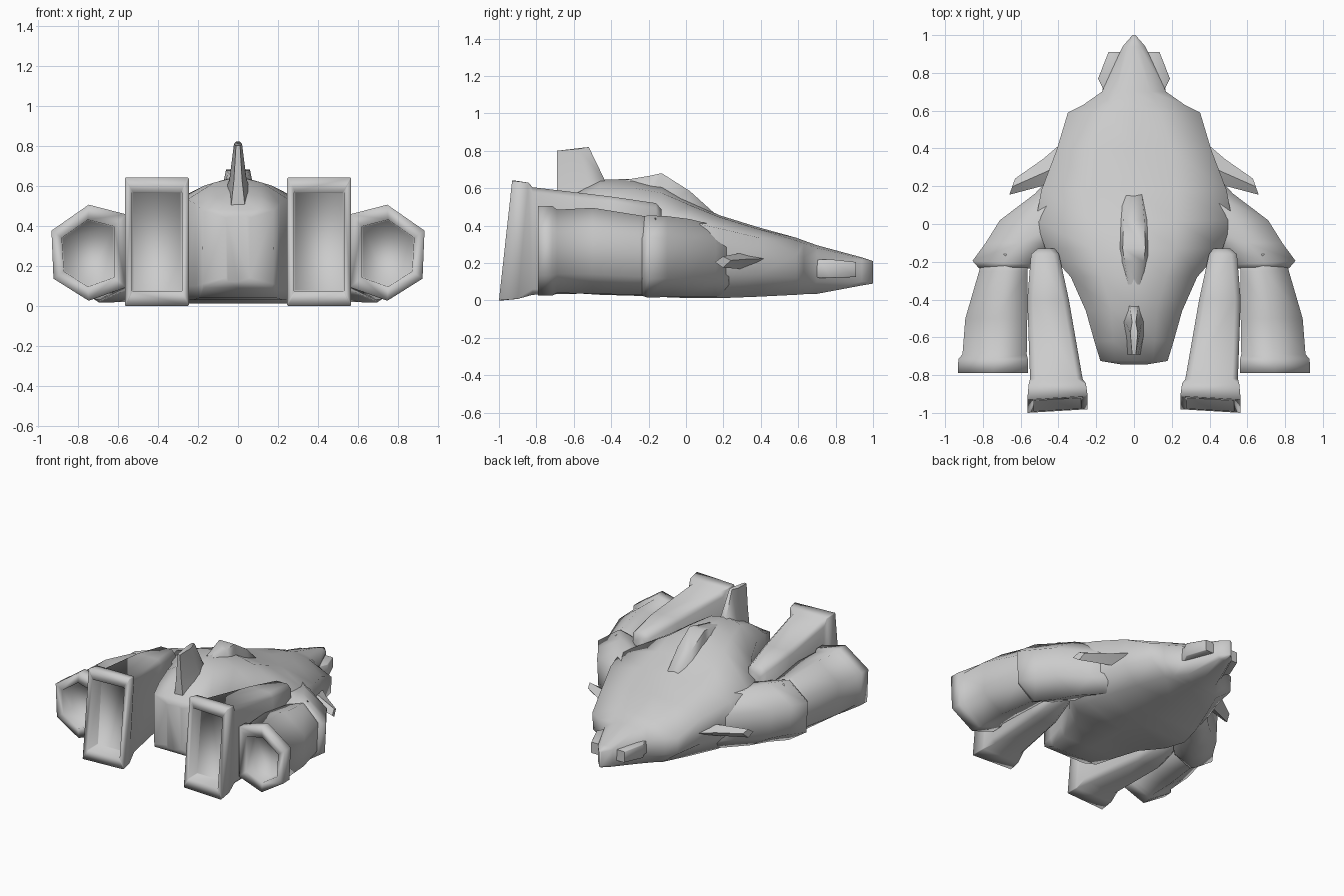
import bpy, bmesh, math


def loft(name, rings, mirror=False, angle=75):
    """Skin a list of equal-length closed rings and cap both ends."""
    bm = bmesh.new()
    loops = [[bm.verts.new(p) for p in ring] for ring in rings]
    n = len(loops[0])
    for a, b in zip(loops, loops[1:]):
        for i in range(n):
            j = (i + 1) % n
            bm.faces.new((a[i], a[j], b[j], b[i]))
    bm.faces.new(loops[0])
    bm.faces.new(loops[-1])
    bmesh.ops.recalc_face_normals(bm, faces=bm.faces)
    me = bpy.data.meshes.new(name)
    bm.to_mesh(me)
    bm.free()
    ob = bpy.data.objects.new(name, me)
    bpy.context.collection.objects.link(ob)
    if mirror:
        ob.modifiers.new("Mirror", 'MIRROR')
    bpy.ops.object.select_all(action='DESELECT')
    ob.select_set(True)
    bpy.context.view_layer.objects.active = ob
    bpy.ops.object.shade_smooth_by_angle(angle=math.radians(angle))
    return ob


def hull_ring(y, w, zt, wu, zu, zc, zl, wb, zb):
    half = [(wu, zu), (w, zc), (w * 0.98, zl), (wb, zb)]
    pts = [(0, zt)] + half + [(0, zb)] + [(-x, z) for x, z in reversed(half)]
    return [(x, y, z) for x, z in pts]


def hex_ring(y, x0, x1, z0, z1, lean=0.0):
    """Hexagon with points at top and bottom, filling the given box."""
    cx, h = (x0 + x1) / 2, z1 - z0
    pts = [(cx, z1), (x1, z0 + h * .73), (x1 - .01, z0 + h * .23), (cx, z0),
           (x0, z0 + h * .14), (x0, z0 + h * .9)]
    return [(x, y + lean * (x - cx), z) for x, z in pts]


def box_ring(y, x0, x1, z0, z1, slant=0.0, c=0.004, yaw=0.0):
    """Rectangle with clipped corners; slant and yaw tilt it in y."""
    pts = [(x0 + c, z0), (x1 - c, z0), (x1, z0 + c), (x1, z1 - c),
           (x1 - c, z1), (x0 + c, z1), (x0, z1 - c), (x0, z0 + c)]
    return [(x, y + slant * z - yaw * (x - x1), z) for x, z in pts]


# Main hull: y, half width, top, upper shoulder x/z, side edge z, low edge z, floor x/z
loft("hull", [hull_ring(*s) for s in (
    (1.0, .008, .21, .004, .208, .20, .10, .006, .09),
    (.94, .06, .23, .03, .225, .21, .10, .04, .08),
    (.70, .17, .295, .09, .28, .23, .10, .12, .035),
    (.63, .27, .32, .12, .305, .23, .11, .18, .033),
    (.59, .35, .335, .14, .32, .24, .12, .22, .03),
    (.39, .41, .39, .20, .38, .335, .14, .30, .02),
    (.18, .49, .455, .22, .445, .385, .14, .38, .012),
    (.02, .52, .53, .22, .51, .42, .13, .42, .012),
    (-.13, .47, .62, .22, .575, .43, .12, .38, .018),
    (-.28, .335, .65, .17, .60, .49, .12, .27, .025),
    (-.46, .255, .645, .12, .615, .53, .10, .22, .03),
    (-.62, .21, .56, .11, .55, .51, .10, .19, .04),
    (-.725, .178, .48, .10, .48, .475, .11, .17, .09),
    (-.745, .06, .45, .04, .45, .44, .14, .05, .12),
)])

# Raised ridge on top of the hull
loft("dorsal_ridge", [
    [(-b, y, z0), (-t, y, z1), (t, y, z1), (b, y, z0)] for y, b, t, z0, z1 in (
        (.17, .07, .04, .40, .45), (.02, .085, .055, .45, .585),
        (-.13, .095, .06, .5, .68), (-.20, .085, .05, .55, .665),
        (-.32, .06, .03, .58, .645))])

# Tail fin
loft("tail_fin", [
    [(-w * .5, y0, z0), (-w, (y0 + 2 * y1) / 3, (z0 + z1) / 2), (-w * .5, y1, z1),
     (w * .5, y1, z1), (w, (y0 + 2 * y1) / 3, (z0 + z1) / 2), (w * .5, y0, z0)]
    for w, y0, y1, z0, z1 in (
        (.075, -.69, -.42, .47, .59), (.042, -.69, -.44, .62, .655),
        (.02, -.69, -.52, .80, .82))])

# Shoulders that carry the outer engines
loft("shoulder", [hex_ring(*r) for r in (
    (.23, .24, .46, .03, .375), (.16, .28, .525, .02, .40),
    (.02, .36, .71, .02, .435), (-.10, .42, .785, .018, .45),
    (-.205, .53, .855, .015, .455, .06),
    (-.235, .55, .82, .025, .445))], mirror=True)

# Outer hexagonal engines with hollow nozzles
loft("outer_engine", [hex_ring(*r) for r in (
    (-.16, .56, .795, .03, .44), (-.25, .565, .82, .03, .455),
    (-.50, .565, .893, .035, .495), (-.69, .568, .908, .04, .485),
    (-.715, .562, .93, .025, .505), (-.79, .56, .932, .025, .505),
    (-.79, .62, .88, .095, .43), (-.69, .625, .875, .1, .425))],
    mirror=True, angle=100)

# Inner box engines with slanted hollow nozzles
loft("inner_engine", [box_ring(*r) for r in (
    (-.13, .42, .51, .20, .485, 0, .03), (-.16, .397, .545, .10, .52, 0, .03),
    (-.40, .345, .565, .04, .555, 0, .03), (-.82, .272, .55, .03, .605, 0, .03),
    (-.90, .255, .557, .008, .63, .09), (-1.0, .245, .565, 0, .64, .11, .004, .06),
    (-1.0, .28, .53, .07, .57, .11, .004, .06),
    (-.89, .285, .525, .075, .565, .1))], mirror=True, angle=100)

# Small swept side fins
loft("side_fin", [
    [(x, y0, z), (x - .015, (y0 + y1) / 2, z + t), (x - k, y1, z + t * .3),
     (x - .015, (y0 + y1) / 2, z - t)] for x, y0, y1, z, t, k in (
        (.37, .22, .44, .21, .045, 0), (.49, .20, .345, .21, .04, .01),
        (.66, .155, .24, .205, .03, .03))], mirror=True, angle=40)

# Nose side pods
loft("nose_pod", [box_ring(y, x0, x1, z0, z1) for y, x0, x1, z0, z1 in (
    (.91, .03, .135, .125, .205), (.77, .06, .19, .12, .22),
    (.72, .08, .165, .12, .22), (.63, .1, .18, .13, .215))], mirror=True, angle=50)
